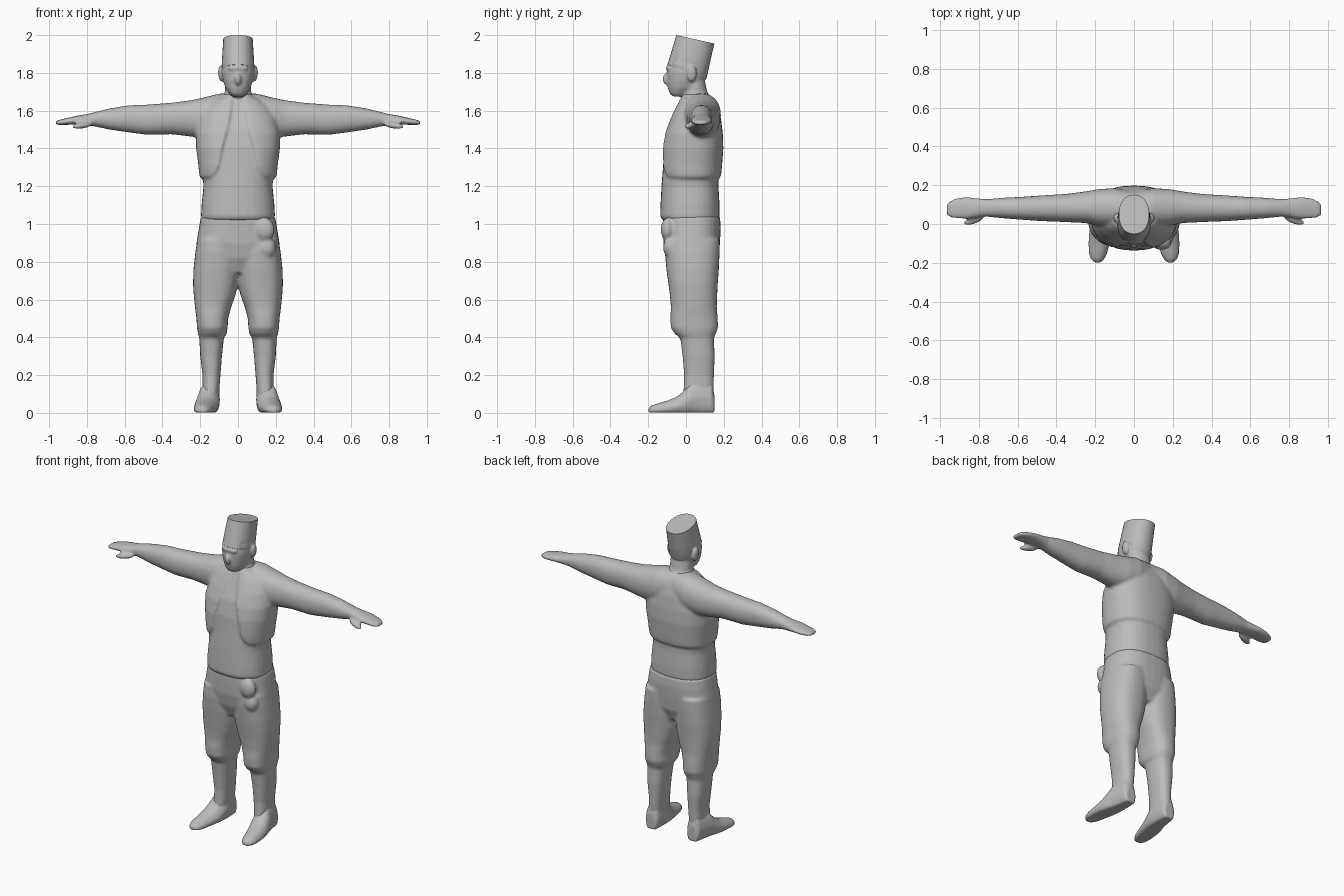
import bpy, bmesh, math
from mathutils import Vector, Matrix

grey = bpy.data.materials.new("plain grey")
grey.diffuse_color = (0.5, 0.5, 0.5, 1)
N = 32


def oval(cx, cy, rx, ry, n=2.0, a0=0.0, a1=2 * math.pi, count=N, closed=True):
    """Superellipse points; angle 0 faces -v."""
    pts = []
    for i in range(count):
        a = a0 + (a1 - a0) * i / (count if closed else count - 1)
        s, c = math.sin(a), math.cos(a)
        pts.append((cx + rx * math.copysign(abs(s) ** (2 / n), s),
                    cy - ry * math.copysign(abs(c) ** (2 / n), c)))
    return pts


def loft(bm, rings):
    """Skin a row of equal rings and cap both ends."""
    vs = [[bm.verts.new(p) for p in r] for r in rings]
    k = len(vs[0])
    fs = [bm.faces.new((a[i], a[(i + 1) % k], b[(i + 1) % k], b[i]))
          for a, b in zip(vs, vs[1:]) for i in range(k)]
    fs += [bm.faces.new(vs[0][::-1]), bm.faces.new(vs[-1])]
    bmesh.ops.recalc_face_normals(bm, faces=fs)


def column(bm, rows, n=2.0, side=1):
    """Upright loft from (z, x0, x1, y0, y1) rows."""
    loft(bm, [[(side * x, y, z) for x, y in
               oval((x0 + x1) / 2, (y0 + y1) / 2, (x1 - x0) / 2, (y1 - y0) / 2, n)]
              for z, x0, x1, y0, y1 in rows])


def beam(bm, rows, n=2.0, side=1):
    """Sideways loft from (x, y0, y1, z0, z1) rows."""
    loft(bm, [[(side * x, y, z) for y, z in
               oval((y0 + y1) / 2, (z0 + z1) / 2, (y1 - y0) / 2, (z1 - z0) / 2, n)]
              for x, y0, y1, z0, z1 in rows])


def blob(bm, c, r, rot=(0, 0, 0)):
    m = Matrix.Translation(c)
    for ang, ax in zip(rot, "XYZ"):
        m = m @ Matrix.Rotation(ang, 4, ax)
    bmesh.ops.create_uvsphere(bm, u_segments=20, v_segments=12, radius=1,
                              matrix=m @ Matrix.Diagonal((*r, 1)))


def finish(bm, name, voxel=0, smooth=4):
    me = bpy.data.meshes.new(name)
    bm.to_mesh(me)
    bm.free()
    ob = bpy.data.objects.new(name, me)
    bpy.context.collection.objects.link(ob)
    me.materials.append(grey)
    if voxel:
        # fuse overlapping volumes into one soft skin
        r = ob.modifiers.new("fuse", 'REMESH')
        r.mode, r.voxel_size, r.use_smooth_shade = 'VOXEL', voxel, True
        s = ob.modifiers.new("soften", 'SMOOTH')
        s.factor, s.iterations = 0.5, smooth
    else:
        bpy.context.view_layer.objects.active = ob
        ob.select_set(True)
        bpy.ops.object.shade_smooth_by_angle(angle=math.radians(40))
        ob.select_set(False)
    return ob


# upper body: shirt, open waistcoat, sleeves and hands
bm = bmesh.new()
column(bm, [(1.02, -.19, .19, -.125, .17), (1.04, -.196, .196, -.137, .178),
            (1.10, -.193, .193, -.135, .178), (1.20, -.183, .183, -.130, .172),
            (1.30, -.190, .190, -.122, .172), (1.40, -.200, .200, -.115, .180),
            (1.50, -.200, .200, -.095, .178), (1.58, -.170, .170, -.060, .165),
            (1.65, -.110, .110, -.030, .140), (1.69, -.070, .070, -.02, .110)], 2.4)
vest = [(1.240, .194, -.118, .172, .165), (1.252, .204, -.130, .184, .140),
        (1.275, .207, -.135, .188, .120), (1.31, .210, -.137, .191, .106),
        (1.40, .222, -.132, .198, .088), (1.48, .224, -.115, .195, .066),
        (1.56, .205, -.084, .185, .047), (1.62, .170, -.055, .168, .040),
        (1.665, .115, -.033, .143, .035)]
rings = []
for z, hw, y0, y1, gap in vest:
    a = math.asin((gap / hw) ** 1.2)
    cy, ry = (y0 + y1) / 2, (y1 - y0) / 2
    out = oval(0, cy, hw, ry, 2.4, a, 2 * math.pi - a, 40, False)
    inn = oval(0, cy, hw * .8, ry * .8, 2.4, a, 2 * math.pi - a, 40, False)
    rings.append([(x, y, z) for x, y in out + inn[::-1]])
loft(bm, rings)
for s in (1, -1):
    beam(bm, [(0, -.01, .17, 1.47, 1.695), (.10, -.015, .185, 1.46, 1.69),
              (.18, -.010, .180, 1.455, 1.67), (.25, .005, .168, 1.463, 1.655),
              (.35, .010, .155, 1.475, 1.642), (.48, .015, .147, 1.472, 1.632),
              (.58, .022, .140, 1.485, 1.628), (.68, .030, .135, 1.500, 1.612),
              (.76, .038, .128, 1.517, 1.592), (.80, .035, .132, 1.522, 1.582),
              (.86, .026, .138, 1.526, 1.572), (.91, .028, .135, 1.525, 1.560),
              (.945, .032, .122, 1.524, 1.552), (.965, .045, .105, 1.527, 1.545)],
         2.2, s)
    # thumb
    blob(bm, (s * .825, .022, 1.522), (.058, .021, .017), (0, s * .15, s * -.35))
finish(bm, "upper_body", .009, 3)

# trousers with knee bands, shins and hip pouch
bm = bmesh.new()
column(bm, [(.74, -.10, .10, -.07, .14), (.82, -.215, .215, -.105, .172),
            (.90, -.220, .220, -.120, .180), (.98, -.207, .207, -.122, .184),
            (1.04, -.196, .196, -.122, .180)], 2.5)
for s in (1, -1):
    column(bm, [(.08, .102, .188, -.015, .145), (.20, .093, .188, -.010, .148),
                (.30, .085, .200, -.018, .152), (.395, .075, .205, -.030, .148),
                (.42, .060, .212, -.060, .158), (.45, .055, .217, -.080, .170),
                (.50, .052, .220, -.083, .168), (.56, .036, .228, -.080, .163),
                (.62, .014, .234, -.085, .165), (.68, .000, .238, -.093, .168),
                (.76, -.010, .236, -.104, .174), (.85, -.01, .226, -.112, .178),
                (.92, .0, .215, -.11, .178)], 2.4, s)
blob(bm, (.142, -.098, .970), (.052, .036, .062))
blob(bm, (.152, -.085, .875), (.048, .036, .055))
finish(bm, "trousers", .009, 4)

# boots, toes turned slightly outward; rows run heel to toe: y, x0, x1, top
for s, side in ((1, "left"), (-1, "right")):
    bm = bmesh.new()
    rows = [(.150, .115, .180, .10), (.135, .103, .192, .16), (.08, .097, .203, .17),
            (.03, .096, .215, .16), (-.005, .100, .225, .12), (-.05, .110, .232, .085),
            (-.10, .124, .235, .066), (-.15, .138, .233, .052),
            (-.18, .152, .224, .042), (-.198, .170, .205, .030)]
    loft(bm, [[(s * (x0 + x1) / 2 + s * (x1 - x0) / 2 * u * (1 - .3 * max(v, 0)),
                y, max(.005, h / 2 + h / 2 * v * 1.08))
               for u, v in oval(0, 0, 1, 1, 2.6)] for y, x0, x1, h in rows])
    blob(bm, (s * .142, .067, .13), (.045, .078, .12))
    bmesh.ops.translate(bm, verts=bm.verts, vec=(0, 0, -.004))
    finish(bm, side + "_boot", .007, 3)

# head: neck, skull, jaw, nose, brow and ears
bm = bmesh.new()
column(bm, [(1.60, -.10, .10, -.03, .15), (1.66, -.085, .085, -.025, .138),
            (1.70, -.070, .070, -.020, .112), (1.76, -.068, .068, -.020, .100),
            (1.82, -.07, .07, -.02, .10)])
column(bm, [(1.675, -.030, .030, -.068, -.015), (1.69, -.046, .046, -.086, .02),
            (1.72, -.066, .066, -.096, .070), (1.76, -.080, .080, -.100, .100),
            (1.80, -.087, .087, -.101, .108), (1.85, -.086, .086, -.095, .115),
            (1.90, -.08, .08, -.08, .12)], 2.2)
blob(bm, (0, -.100, 1.765), (.019, .024, .032), (.25, 0, 0))
blob(bm, (0, -.090, 1.825), (.055, .016, .016))
for s in (1, -1):
    blob(bm, (s * .090, .030, 1.795), (.015, .026, .042), (0, s * .1, 0))
finish(bm, "head", .007, 3)

# tilted flat-topped cap, leaning back
bm = bmesh.new()
rows = [(-.092, 1.835, .098, 1.755, .080), (-.098, 1.845, .110, 1.775, .087),
        (-.078, 1.91, .127, 1.855, .084), (-.060, 1.97, .143, 1.925, .080),
        (-.051, 2.0, .151, 1.955, .078)]
loft(bm, [[(x, y0 + (y1 - y0) * (v + 1) / 2, z0 + (z1 - z0) * (v + 1) / 2)
           for x, v in oval(0, 0, w, 1, 2.2)] for y0, z0, y1, z1, w in rows])
finish(bm, "cap")
